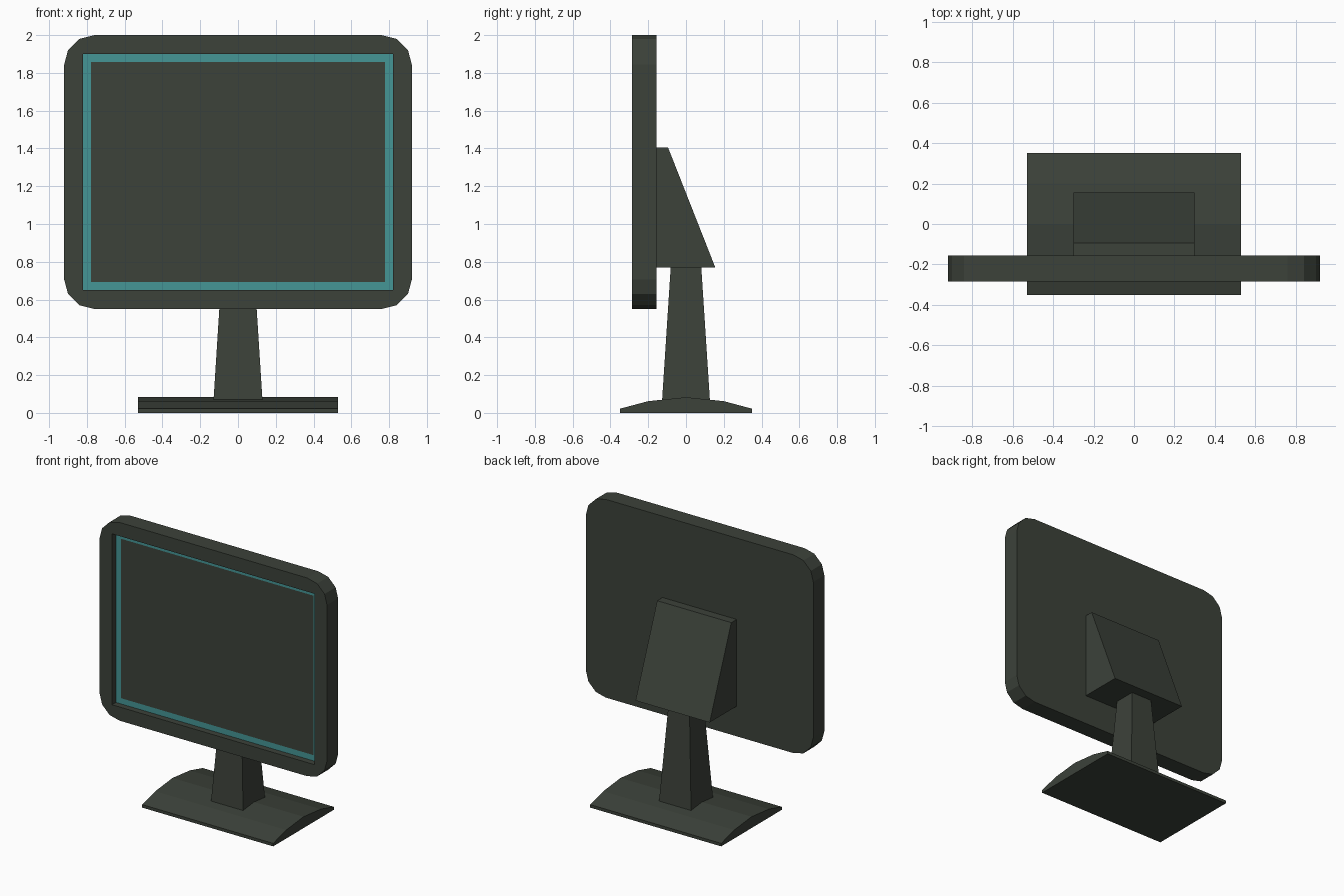
import bpy
import bmesh
from mathutils import Vector

cube = bpy.data.objects.get("Cube")
if cube:
    bpy.data.objects.remove(cube, do_unlink=True)


def make_material(name, rgb):
    mat = bpy.data.materials.new(name)
    mat.use_nodes = True
    color = (*rgb, 1)
    mat.diffuse_color = color
    mat.node_tree.nodes["Principled BSDF"].inputs["Base Color"].default_value = color
    return mat


charcoal = make_material("charcoal", (0.045, 0.054, 0.042))
teal = make_material("teal", (0.06, 0.305, 0.305))


def finish(name, bm, *mats):
    bmesh.ops.recalc_face_normals(bm, faces=bm.faces)
    mesh = bpy.data.meshes.new(name)
    bm.to_mesh(mesh)
    bm.free()
    for mat in mats:
        mesh.materials.append(mat)
    obj = bpy.data.objects.new(name, mesh)
    bpy.context.collection.objects.link(obj)
    return obj


def loft(name, start, end):
    """Closed solid between two matching rings of points."""
    bm = bmesh.new()
    a = [bm.verts.new(p) for p in start]
    b = [bm.verts.new(p) for p in end]
    bm.faces.new(a)
    bm.faces.new(b)
    for i in range(len(a)):
        j = (i + 1) % len(a)
        bm.faces.new((a[i], a[j], b[j], b[i]))
    return finish(name, bm, charcoal)


def side_profile(name, half_width, profile):
    """Solid with a (y, z) profile extruded along x."""
    return loft(name, [(-half_width, y, z) for y, z in profile],
                [(half_width, y, z) for y, z in profile])


def ring(half_x, half_y, z):
    return [(sx * half_x, sy * half_y, z)
            for sx, sy in ((-1, -1), (1, -1), (1, 1), (-1, 1))]


# Display case: chamfered outline around a rectangular screen opening
FRONT, BACK, MID = -0.285, -0.157, 1.275
corner = [(0.92, 0.57), (0.90, 0.645), (0.84, 0.705), (0.76, 0.725)]
bm = bmesh.new()
front, back, opening = [], [], []
for sx, sz in ((1, 1), (-1, 1), (-1, -1), (1, -1)):
    points = corner if sx * sz > 0 else corner[::-1]
    front.append([bm.verts.new((sx * x, FRONT, MID + sz * z)) for x, z in points])
    back.append([bm.verts.new((sx * x, BACK, MID + sz * z)) for x, z in points])
    opening.append(bm.verts.new((sx * 0.82, FRONT, MID + sz * 0.625)))

for i in range(4):
    j = (i + 1) % 4
    bm.faces.new(front[i] + [opening[i]])
    bm.faces.new((front[i][-1], front[j][0], opening[j], opening[i]))
outer = sum(front, [])
rear = sum(back, [])
bm.faces.new(rear)
for i in range(len(outer)):
    j = (i + 1) % len(outer)
    bm.faces.new((outer[i], outer[j], rear[j], rear[i]))

# Recessed screen with a teal border
glass = bm.faces.new(opening)
glass = bmesh.ops.extrude_discrete_faces(bm, faces=[glass])["faces"][0]
bmesh.ops.translate(bm, verts=glass.verts, vec=Vector((0, 0.045, 0)))
bm.normal_update()
border = bmesh.ops.inset_region(bm, faces=[glass], thickness=0.042,
                                use_boundary=True, use_even_offset=True)
for face in border["faces"]:
    face.material_index = 1
finish("display_case", bm, charcoal, teal)

# Wedge housing on the back
side_profile("rear_housing", 0.30,
             [(BACK, 0.77), (0.155, 0.77), (-0.095, 1.405), (BACK, 1.405)])

# Tapered neck
loft("neck", ring(0.13, 0.127, 0.06), ring(0.085, 0.081, 0.77))

# Arched foot
side_profile("base", 0.53,
             [(-0.35, 0), (0.35, 0), (0.35, 0.022), (0.2, 0.062),
              (0, 0.083), (-0.2, 0.062), (-0.35, 0.022)])
